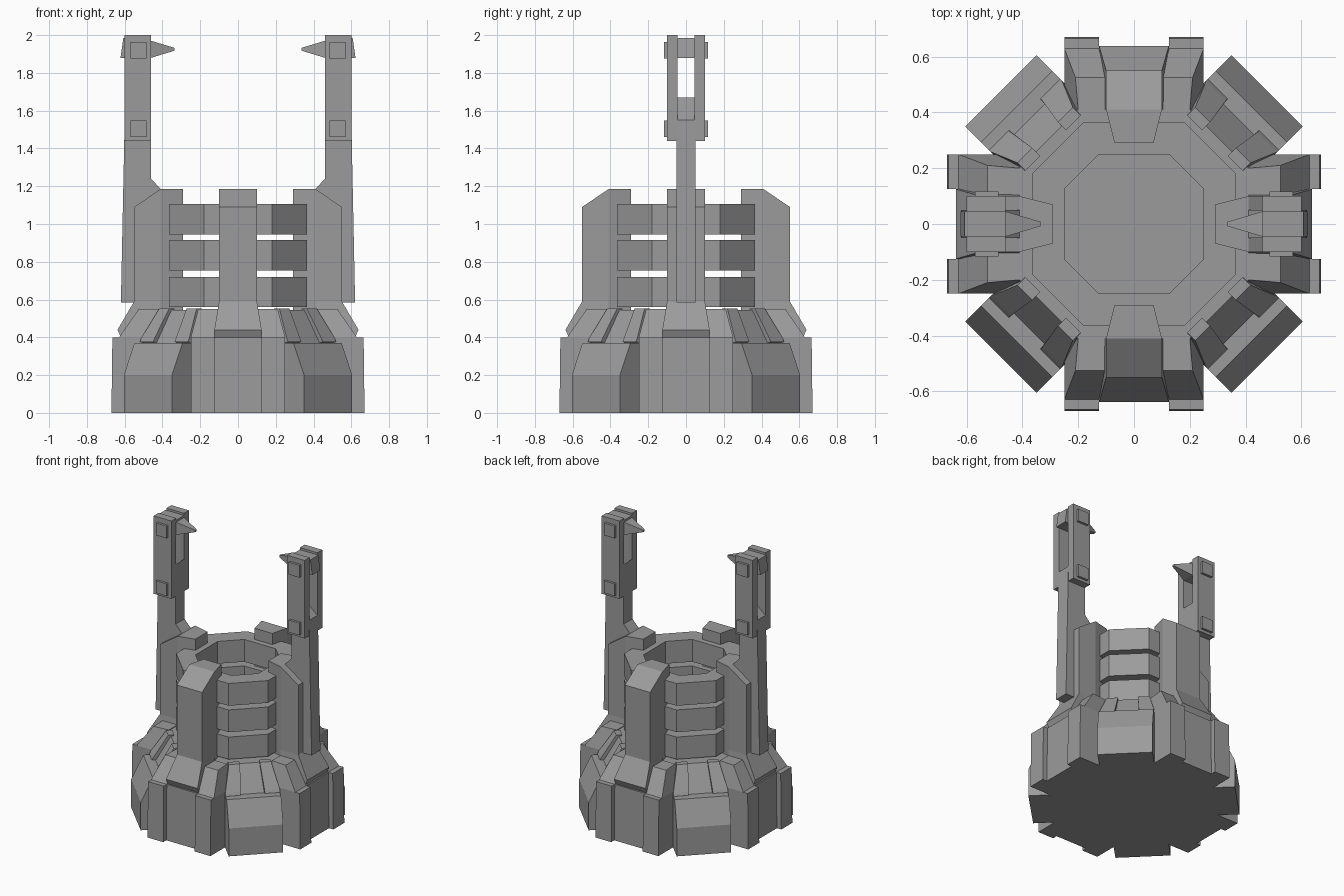
import bpy, bmesh
from math import pi, sin, cos

cube = bpy.data.objects.get("Cube")
if cube:
    bpy.data.objects.remove(cube, do_unlink=True)

grey = bpy.data.materials.new("stone_grey")
grey.use_nodes = True
shade = (0.33, 0.33, 0.33, 1)
grey.diffuse_color = shade
bsdf = next(n for n in grey.node_tree.nodes if n.type == 'BSDF_PRINCIPLED')
bsdf.inputs["Base Color"].default_value = shade
bsdf.inputs["Roughness"].default_value = 0.8


def finish(name, bm):
    bmesh.ops.recalc_face_normals(bm, faces=bm.faces)
    mesh = bpy.data.meshes.new(name)
    bm.to_mesh(mesh)
    bm.free()
    mesh.materials.append(grey)
    obj = bpy.data.objects.new(name, mesh)
    bpy.context.collection.objects.link(obj)
    return obj


def slab(name, profile, angle):
    """Radial profile of (radius, height, side_a, side_b), turned about z."""
    bm = bmesh.new()
    c, s = cos(angle), sin(angle)
    sides = []
    for k in (2, 3):
        sides.append([bm.verts.new((p[0] * c - p[k] * s, p[0] * s + p[k] * c, p[1]))
                      for p in profile])
    a, b = sides
    bm.faces.new(a)
    bm.faces.new(b[::-1])
    for i in range(len(a)):
        j = (i + 1) % len(a)
        bm.faces.new((a[j], a[i], b[i], b[j]))
    return finish(name, bm)


def even(points):
    return [(r, z, -w, w) for r, z, w in points]


def flip(profile, side):
    return [(r, z, a * side, b * side) for r, z, a, b in profile]


def box(r0, r1, z0, z1, a, b):
    return [(r0, z0, a, b), (r1, z0, a, b), (r1, z1, a, b), (r0, z1, a, b)]


def octagon(bm, flat, half, z):
    quarter = [(flat, -half), (flat, half)]
    pts = []
    for _ in range(4):
        pts += quarter
        quarter = [(-y, x) for x, y in quarter]
    return [bm.verts.new((x, y, z)) for x, y in pts]


def bridge(bm, lower, upper):
    for i in range(8):
        j = (i + 1) % 8
        bm.faces.new((lower[i], lower[j], upper[j], upper[i]))


# Solid base core with a sloped shoulder
bm = bmesh.new()
levels = [octagon(bm, f, h, z) for f, h, z in
          ((0.53, 0.22, 0), (0.53, 0.22, 0.37), (0.41, 0.2, 0.545))]
bm.faces.new(levels[0][::-1])
bm.faces.new(levels[-1])
for low, high in zip(levels, levels[1:]):
    bridge(bm, low, high)
finish("base_core", bm)

# Three hollow rings with open gaps between them
for n, z in enumerate((0.56, 0.755, 0.945)):
    bm = bmesh.new()
    loops = [octagon(bm, f, h, z + dz) for f, h, dz in
             ((0.365, 0.18, 0), (0.365, 0.18, 0.16), (0.25, 0.125, 0.16), (0.25, 0.125, 0))]
    for i in range(4):
        bridge(bm, loops[i], loops[(i + 1) % 4])
    finish(f"ring_{n + 1}", bm)

for q in range(4):
    straight = q * pi / 2
    diagonal = straight + pi / 4

    # Pillar, its narrowing inner lip, flared foot and recessed panel
    slab(f"pillar_{q}", even([(0.41, 0.5, 0.1), (0.55, 0.5, 0.1), (0.55, 1.09, 0.1),
                              (0.41, 1.185, 0.1)]), straight)
    slab(f"pillar_lip_{q}", even([(0.29, 0.5, 0.07), (0.41, 0.5, 0.1),
                                  (0.41, 1.185, 0.1), (0.29, 1.185, 0.07)]), straight)
    slab(f"pillar_foot_{q}", even([(0.41, 0.4, 0.12), (0.62, 0.4, 0.125), (0.638, 0.44, 0.125),
                                   (0.55, 0.59, 0.1), (0.41, 0.59, 0.1)]), straight)
    slab(f"base_panel_{q}", even([(0.3, 0, 0.13), (0.635, 0, 0.13),
                                  (0.63, 0.4, 0.13), (0.3, 0.4, 0.13)]), straight)

    # Paired buttresses beside each panel
    for side in (-1, 1):
        lower = [(0.3, 0, 0.125, 0.25), (0.67, 0, 0.125, 0.25),
                 (0.665, 0.4, 0.125, 0.25), (0.3, 0.4, 0.125, 0.25)]
        upper = [(0.41, 0.4, 0.1, 0.25), (0.63, 0.4, 0.125, 0.25),
                 (0.525, 0.55, 0.1, 0.21), (0.41, 0.55, 0.1, 0.2)]
        slab(f"buttress_{q}_{side}", flip(lower, side), straight)
        slab(f"buttress_top_{q}_{side}", flip(upper, side), straight)

    # Diagonal blocks with two raised strips on the shoulder
    slab(f"corner_block_{q}", even([(0.3, 0, 0.18), (0.675, 0, 0.18), (0.675, 0.2, 0.18),
                                    (0.595, 0.37, 0.18), (0.3, 0.37, 0.18)]), diagonal)
    for side in (-1, 1):
        strip = [(0.5, 0.37, 0.08, 0.18), (0.555, 0.375, 0.08, 0.18), (0.545, 0.395, 0.08, 0.18),
                 (0.45, 0.552, 0.065, 0.14), (0.41, 0.552, 0.065, 0.14)]
        slab(f"shoulder_strip_{q}_{side}", flip(strip, side), diagonal)

# Two tall arms carrying inward claws
for name, angle in (("left", 0), ("right", pi)):
    slab(f"{name}_arm_fin", even([(0.41, 0.585, 0.05), (0.62, 0.585, 0.05), (0.6, 1.55, 0.05),
                                  (0.46, 1.67, 0.05), (0.46, 1.24, 0.05),
                                  (0.41, 1.185, 0.05)]), angle)
    slab(f"{name}_claw_head", even([(0.46, 1.88, 0.05), (0.622, 1.88, 0.045),
                                    (0.607, 1.985, 0.045), (0.46, 1.985, 0.05)]), angle)
    slab(f"{name}_claw", even([(0.335, 1.918, 0.008), (0.46, 1.88, 0.045),
                               (0.46, 1.97, 0.045), (0.335, 1.932, 0.008)]), angle)
    for side in (-1, 1):
        slab(f"{name}_arm_plate_{side}",
             flip(box(0.46, 0.6, 1.44, 2.0, 0.045, 0.1), side), angle)
        for z in (1.46, 1.875):
            slab(f"{name}_bolt_{side}_{z}",
                 flip(box(0.485, 0.57, z, z + 0.088, 0.09, 0.117), side), angle)
